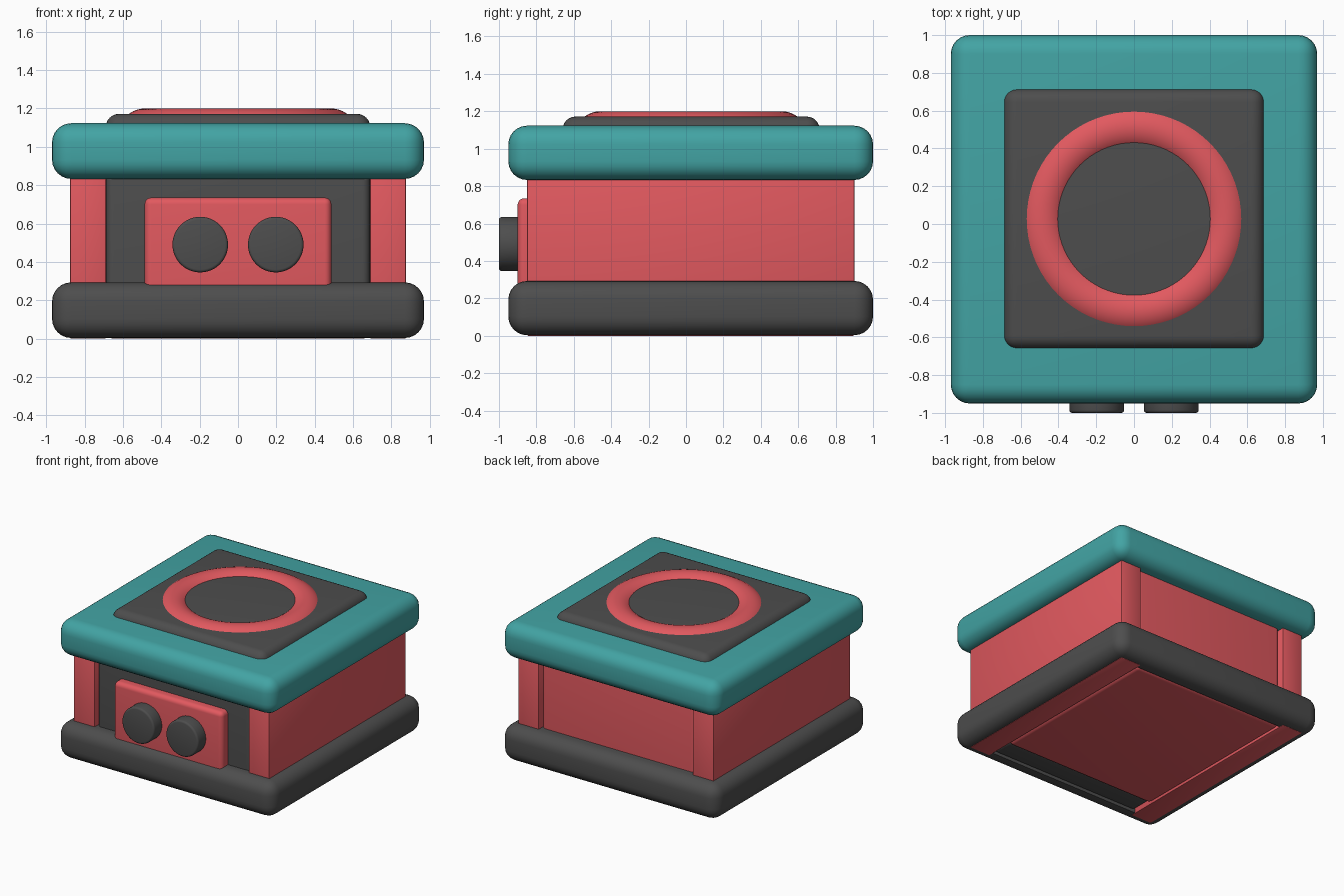
import bpy, bmesh, math
from mathutils import Matrix

if "Cube" in bpy.data.objects:
    bpy.data.objects.remove(bpy.data.objects["Cube"])


def material(name, rgb):
    m = bpy.data.materials.new(name)
    m.diffuse_color = (*rgb, 1)
    m.use_nodes = True
    m.node_tree.nodes["Principled BSDF"].inputs["Base Color"].default_value = m.diffuse_color
    return m


DARK = material("dark_grey", (0.075, 0.075, 0.075))
RED = material("red", (0.76, 0.10, 0.115))
TEAL = material("teal", (0.055, 0.37, 0.37))


def smooth(ob):
    bpy.ops.object.select_all(action='DESELECT')
    ob.select_set(True)
    bpy.context.view_layer.objects.active = ob
    bpy.ops.object.shade_smooth_by_angle(angle=math.radians(35))


def finish(name, bm, mat):
    me = bpy.data.meshes.new(name)
    bm.to_mesh(me)
    bm.free()
    ob = bpy.data.objects.new(name, me)
    bpy.context.collection.objects.link(ob)
    if mat:
        me.materials.append(mat)
    smooth(ob)
    return ob


def box(name, x, y, z, mat, r=0.0, seg=6):
    """Rounded box from (min, max) ranges on each axis."""
    bm = bmesh.new()
    bmesh.ops.create_cube(bm, size=1)
    for v in bm.verts:
        v.co = [lo + (c + 0.5) * (hi - lo) for c, (lo, hi) in zip(v.co, (x, y, z))]
    if r:
        bmesh.ops.bevel(bm, geom=bm.edges[:], offset=r, segments=seg,
                        profile=0.5, affect='EDGES')
    return finish(name, bm, mat)


# Base frame, open underneath so the body shows through
base = box("base_frame", (-0.97, 0.97), (-0.95, 1.0), (0.003, 0.293), DARK, 0.1)
cutter = box("base_cutter", (-0.865, 0.865), (-0.81, 0.86), (-0.2, 0.27), None)
cutter.hide_render = True
mod = base.modifiers.new("opening", 'BOOLEAN')
mod.operation = 'DIFFERENCE'
mod.solver = 'EXACT'
mod.object = cutter
bpy.context.view_layer.objects.active = base
bpy.ops.object.modifier_apply(modifier=mod.name)
bpy.data.objects.remove(cutter)
smooth(base)

# Body core, side walls and recessed front panel
box("body_core", (-0.69, 0.69), (-0.64, 0.865), (0.0, 0.95), RED, 0.04)
for side, s in (("left", -1), ("right", 1)):
    box(side + "_side_wall", tuple(sorted((s * 0.69, s * 0.875))),
        (-0.85, 0.9), (0.0, 0.95), RED, 0.006, 2)
box("front_panel", (-0.688, 0.688), (-0.825, -0.62), (0.02, 0.95), DARK, 0.04)

# Control plate and two round knobs
box("control_plate", (-0.487, 0.487), (-0.9, -0.75), (0.2, 0.735), RED, 0.035)
for side, x in (("left", -0.197), ("right", 0.197)):
    bm = bmesh.new()
    bmesh.ops.create_cone(bm, cap_ends=True, segments=48, radius1=0.145,
                          radius2=0.145, depth=0.16,
                          matrix=Matrix.Translation((x, -0.92, 0.49))
                          @ Matrix.Rotation(math.pi / 2, 4, 'X'))
    rims = [e for e in bm.edges if any(len(f.verts) > 4 for f in e.link_faces)]
    bmesh.ops.bevel(bm, geom=rims, offset=0.015, segments=3, profile=0.5,
                    affect='EDGES')
    finish(side + "_knob", bm, DARK)

# Lid and raised square plate
box("lid", (-0.97, 0.97), (-0.95, 1.0), (0.833, 1.123), TEAL, 0.1)
box("top_plate", (-0.69, 0.69), (-0.66, 0.715), (0.96, 1.172), DARK, 0.07)

# Low ring on the plate
bpy.ops.mesh.primitive_torus_add(location=(0, 0.027, 1.065), major_radius=0.486,
                                 minor_radius=0.135, major_segments=72,
                                 minor_segments=40)
ring = bpy.context.object
ring.name = "top_ring"
ring.data.materials.append(RED)
smooth(ring)
